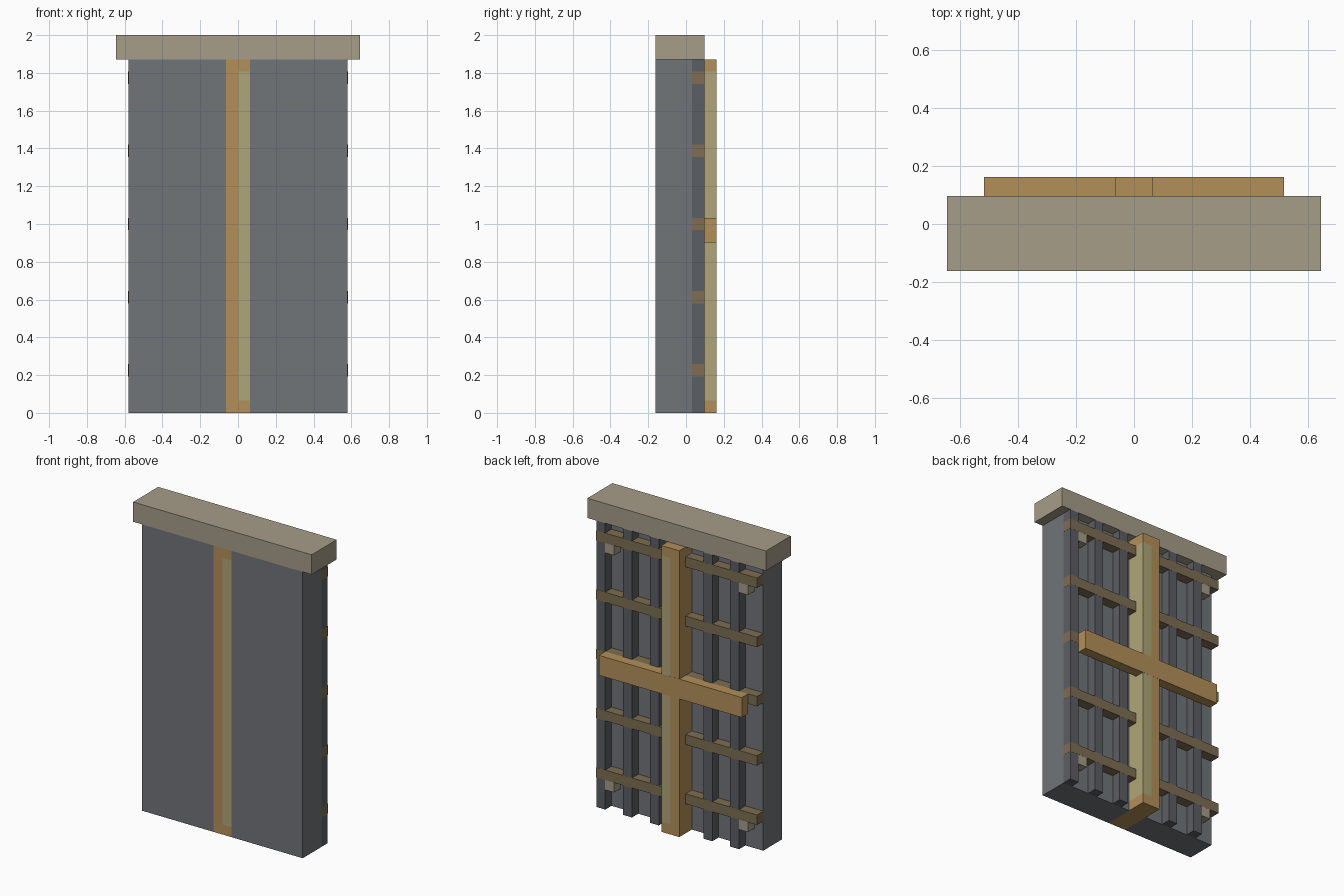
import bpy

if "Cube" in bpy.data.objects:
    bpy.data.objects.remove(bpy.data.objects["Cube"])

U = 2 / 31  # grid step: the model is 31 steps tall


def material(name, rgb):
    m = bpy.data.materials.new(name)
    m.diffuse_color = (*rgb, 1)
    m.use_nodes = True
    m.node_tree.nodes["Principled BSDF"].inputs["Base Color"].default_value = m.diffuse_color
    return m


SLATE = material("slate", (0.165, 0.178, 0.19))
DARK = material("dark_slate", (0.105, 0.113, 0.125))
STONE = material("stone", (0.38, 0.34, 0.25))
WOOD = material("wood", (0.45, 0.28, 0.10))
DULL = material("dull_wood", (0.21, 0.155, 0.085))
PALE = material("pale_wood", (0.43, 0.38, 0.19))


def box(name, x, y, z, mat, grow=0.0):
    """Box from (min, max) ranges in grid steps."""
    bpy.ops.mesh.primitive_cube_add(
        size=1, location=[(a + b) / 2 * U for a, b in (x, y, z)])
    ob = bpy.context.object
    ob.name = name
    ob.scale = [(b - a) * U + grow for a, b in (x, y, z)]
    bpy.ops.object.transform_apply(location=False, rotation=False, scale=True)
    ob.data.materials.append(mat)
    return ob


# Cap slab
box("cap", (-10, 10), (-2.5, 1.5), (29, 31), STONE)

# Panels either side of the post
box("panel_left", (-9, -1), (-2.5, 0.5), (0, 29), SLATE)
box("panel_right", (1, 9), (-2.5, 0.5), (0, 29), SLATE)

# Centre post: wood half, and a half with a pale inlay between wooden ends
DEPTH = (-2.5, 2.5)
box("post_left_half", (-1, 0), DEPTH, (0, 29), WOOD)
box("post_foot", (0, 1), DEPTH, (0, 1), WOOD)
box("post_inlay", (0, 1), DEPTH, (1, 28), PALE)
box("post_head", (0, 1), DEPTH, (28, 29), WOOD)

# Cross bar on the back
box("cross_bar", (-8, 8), (1.5, 2.5), (14, 16), WOOD, 0.001)

# Vertical ribs on the back
for x in (-7, -4, 2, 5, 8):
    box("rib", (x, x + 1), (0.5, 1.5), (0, 29), DARK)

# Horizontal battens, flush with the ribs
for z in range(3, 28, 6):
    for name, x in (("batten_left", (-9, -1)), ("batten_right", (1, 9))):
        box(name, x, (0.5, 1.5), (z, z + 1), DULL, 0.001)

# Corner blocks under the top and bottom battens
for x in (-8, 7):
    for z in (2, 26):
        box("corner_block", (x, x + 1), (0.5, 1.5), (z, z + 1), STONE)
